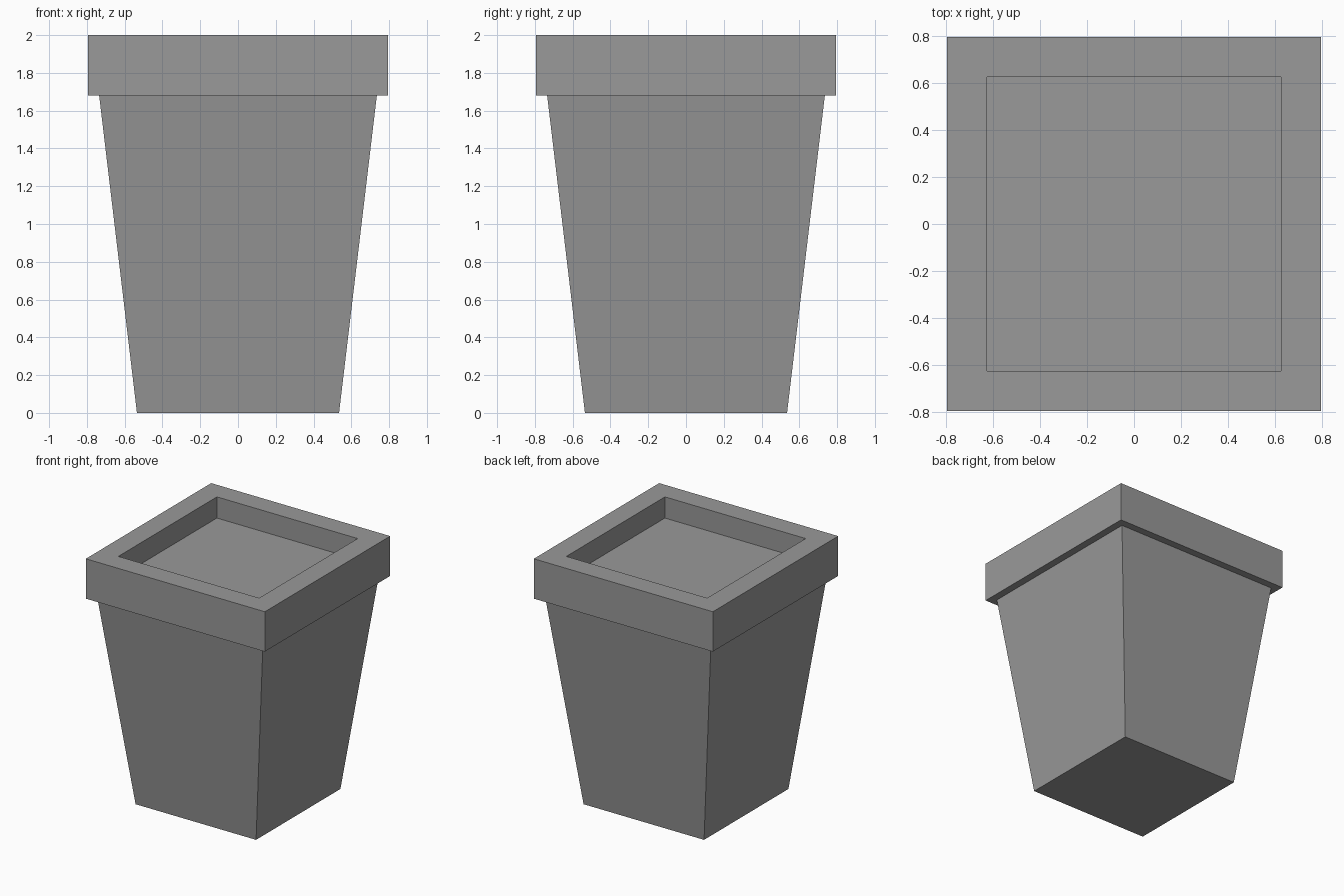
import bpy
import bmesh

# Remove the default cube
cube = bpy.data.objects.get("Cube")
if cube:
    bpy.data.objects.remove(cube, do_unlink=True)

# Single flat grey
grey = bpy.data.materials.new("stone grey")
grey.use_nodes = True
colour = (0.32, 0.32, 0.32, 1.0)
grey.diffuse_color = colour
grey.node_tree.nodes["Principled BSDF"].inputs["Base Color"].default_value = colour


def square_loft(name, profile):
    """Skin square rings given as (half width, height), closing both ends."""
    bm = bmesh.new()
    rings = [[bm.verts.new((sx * h, sy * h, z))
              for sx, sy in ((-1, -1), (1, -1), (1, 1), (-1, 1))]
             for h, z in profile]
    for low, high in zip(rings, rings[1:]):
        for i in range(4):
            j = (i + 1) % 4
            bm.faces.new((low[i], low[j], high[j], high[i]))
    bm.faces.new(rings[0][::-1])
    bm.faces.new(rings[-1])
    bmesh.ops.recalc_face_normals(bm, faces=bm.faces)
    mesh = bpy.data.meshes.new(name)
    bm.to_mesh(mesh)
    bm.free()
    mesh.materials.append(grey)
    obj = bpy.data.objects.new(name, mesh)
    bpy.context.collection.objects.link(obj)
    return obj


# Tapered body, overhanging rim and the sunken floor, in one continuous skin
square_loft("planter_pot", [
    (0.535, 0.0),     # foot
    (0.735, 1.68),    # top of the tapered body
    (0.795, 1.68),    # underside of the rim
    (0.795, 2.0),     # outer top edge
    (0.625, 2.0),     # inner top edge
    (0.625, 1.83),    # sunken floor
])
